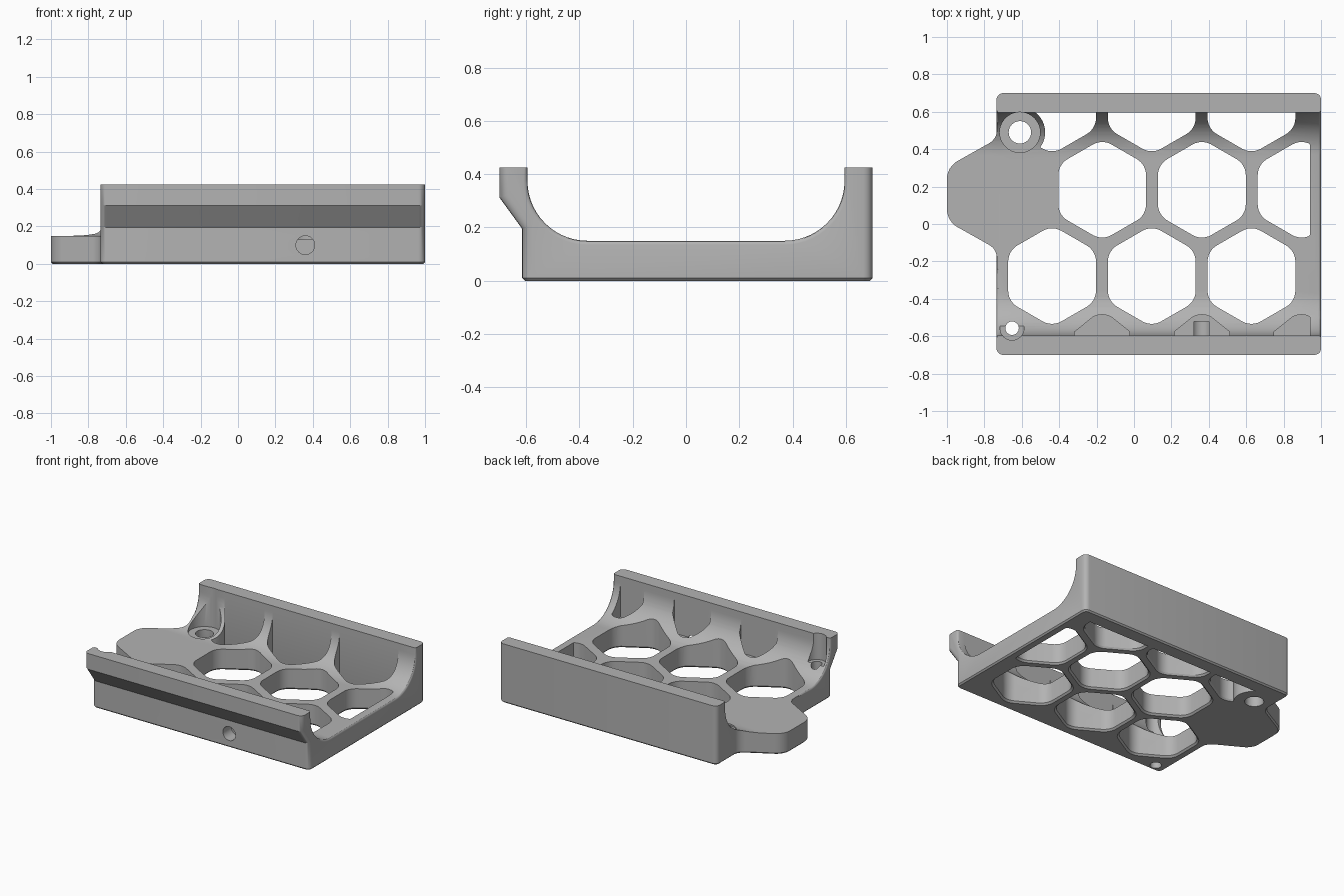
import bpy
import bmesh
import math
from mathutils import Vector

cube = bpy.data.objects.get("Cube")
if cube:
    bpy.data.objects.remove(cube, do_unlink=True)

LEFT, RIGHT = -0.735, 1.0
WALL_IN, WALL_OUT, FRONT = 0.595, 0.7, -0.615
FLOOR, TOP, BEND = 0.15, 0.425, 0.225

plastic = bpy.data.materials.new("grey plastic")
plastic.use_nodes = True
GREY = (0.45, 0.45, 0.45, 1)
plastic.diffuse_color = GREY
plastic.node_tree.nodes["Principled BSDF"].inputs["Base Color"].default_value = GREY


def rounded(corners, steps=6):
    """Round a closed 2D outline given as (x, y, corner radius)."""
    points = [Vector(c[:2]) for c in corners]
    out = []
    for i, p in enumerate(points):
        radius = corners[i][2]
        a = (points[i - 1] - p).normalized()
        b = (points[(i + 1) % len(points)] - p).normalized()
        half = a.angle(b) / 2
        centre = p + (a + b).normalized() * radius / math.sin(half)
        start = p + a * radius / math.tan(half) - centre
        end = p + b * radius / math.tan(half) - centre
        for k in range(steps + 1):
            out.append(centre + start.lerp(end, k / steps).normalized() * radius)
    return out


def loft(name, rings):
    """Closed solid through rings of 3D points."""
    bm = bmesh.new()
    rows = [[bm.verts.new(p) for p in ring] for ring in rings]
    bm.faces.new(rows[0])
    bm.faces.new(rows[-1])
    n = len(rows[0])
    for lo, hi in zip(rows, rows[1:]):
        for i in range(n):
            bm.faces.new((lo[i], lo[(i + 1) % n], hi[(i + 1) % n], hi[i]))
    bmesh.ops.recalc_face_normals(bm, faces=bm.faces)
    mesh = bpy.data.meshes.new(name)
    bm.to_mesh(mesh)
    bm.free()
    mesh.materials.append(plastic)
    obj = bpy.data.objects.new(name, mesh)
    bpy.context.collection.objects.link(obj)
    return obj


def prism(name, outline, z0, z1, flare=False):
    """Upright prism, optionally flared at the underside to cut a chamfer."""
    pts = [p for i, p in enumerate(outline) if (p - outline[i - 1]).length > 1e-4]
    rings = [[(p.x, p.y, z) for p in pts] for z in (z0, z1)]
    if flare:
        mid = sum(pts, Vector((0, 0))) / len(pts)
        wide = [mid + (p - mid) * 1.1 for p in pts]
        rings = [[(p.x, p.y, -0.012) for p in wide],
                 [(p.x, p.y, 0.012) for p in pts], rings[1]]
    return loft(name, rings)


def cylinder(name, x, y, radius, z0, z1, flare=False):
    ring = [Vector((x + radius * math.cos(a), y + radius * math.sin(a)))
            for a in (math.tau * i / 40 for i in range(40))]
    return prism(name, ring, z0, z1, flare)


def combine(target, other, operation):
    """Apply a boolean and discard the helper."""
    mod = target.modifiers.new(operation, 'BOOLEAN')
    mod.operation, mod.object, mod.solver = operation, other, 'EXACT'
    graph = bpy.context.evaluated_depsgraph_get()
    mesh = bpy.data.meshes.new_from_object(target.evaluated_get(graph))
    target.modifiers.clear()
    target.data = mesh
    bpy.data.objects.remove(other, do_unlink=True)


def bevel(obj, rule, size, segments):
    bm = bmesh.new()
    bm.from_mesh(obj.data)
    edges = [e for e in bm.edges if rule(e, *[v.co for v in e.verts])]
    bmesh.ops.bevel(bm, geom=edges, offset=size, segments=segments,
                    profile=0.5, affect='EDGES')
    bm.to_mesh(obj.data)
    bm.free()


# Channel cross-section with curved inner corners and an undercut front lip
bend = [(BEND * math.sin(a), BEND * math.cos(a))
        for a in (math.pi / 2 * i / 14 for i in range(15))]
ic, zc = WALL_IN - BEND, FLOOR + BEND
profile = [(FRONT, 0), (WALL_OUT, 0), (WALL_OUT, TOP), (WALL_IN, TOP)]
profile += [(ic + s, zc - c) for s, c in reversed(bend)]
profile += [(-ic - s, zc - c) for s, c in bend]
profile += [(-WALL_IN, TOP), (-WALL_OUT, TOP), (-WALL_OUT, 0.312), (FRONT, 0.195)]


def channel(name, x0, x1):
    return loft(name, [[(x, y, z) for y, z in profile] for x in (x0, x1)])


def at_end(a, b):
    return abs(a.x - b.x) < 1e-5 and max(a.z, b.z) > 0.01


def outer(e, a, b):
    return at_end(a, b) and (min(a.y, b.y) > WALL_OUT - 0.001
                             or max(a.y, b.y) < FRONT + 0.001 and a.z + b.z < 2 * TOP - 0.001)


def inner(e, a, b):
    return at_end(a, b) and max(abs(a.y), abs(b.y)) < WALL_IN + 0.001 \
        and min(a.z, b.z) > FLOOR - 0.001


def underside(e, a, b):
    return max(a.z, b.z) < 1e-4 and any(f.normal.z > -0.9 for f in e.link_faces)


body = channel("tray_body", LEFT, RIGHT)
bevel(body, outer, 0.035, 5)
bevel(body, inner, 0.015, 3)
bevel(body, underside, 0.01, 1)

# Side tab following the same channel surface
tab_plan = [(-0.6, 0.55, 0.02), (-0.733, 0.55, 0.02), (-0.733, 0.455, 0.08),
            (-1, 0.305, 0.11), (-1, 0.015, 0.11), (-0.733, -0.135, 0.08),
            (-0.733, -0.25, 0.02), (-0.6, -0.25, 0.02)]
tab = prism("side_tab", rounded(tab_plan), 0, 0.4)
bevel(tab, underside, 0.01, 1)
combine(tab, channel("tab_limit", -1.1, -0.3), 'INTERSECT')
combine(body, tab, 'UNION')

# Honeycomb openings: staggered rows clipped at walls and right rim
PITCH, RADIUS = 0.533, 0.271
ROW = PITCH * math.sqrt(3) / 2
BOSS = (-0.61, 0.49)


def hexagon(cx, cy, half=1.0):
    corners = [(cx + RADIUS * math.sin(a), cy + RADIUS * math.cos(a), 0.1)
               for a in (math.tau * i / 6 for i in range(6))]
    return [Vector((min(max(p.x, cx - half), cx + half, 0.94),
                    min(max(p.y, -WALL_IN), WALL_IN)))
            for p in rounded(corners)]


for row, first in ((-1, -0.438), (0, -0.17), (1, -0.438)):
    for i in range(3):
        shape = hexagon(first + i * PITCH, 0.183 + row * ROW)
        cutter = prism("cell_cutter", shape, -0.1, 0.6, True)
        if row == 1 and i == 0:
            combine(cutter, cylinder("boss_keep", *BOSS, 0.135, -0.2, 0.8), 'DIFFERENCE')
        combine(body, cutter, 'DIFFERENCE')

# Blind pockets in the curve of the front wall
for i in range(3):
    shape = hexagon(-0.17 + i * PITCH, 0.183 - 2 * ROW, 0.147)
    combine(body, prism("pocket_cutter", shape, 0.13, 0.6), 'DIFFERENCE')

# Screw holes with counterbores
for x, y, hole, bore, seat in ((*BOSS, 0.06, 0.108, 0.14),
                               (-0.652, -0.557, 0.036, 0.064, 0.235)):
    combine(body, cylinder("bore_cutter", x, y, bore, seat, 0.6), 'DIFFERENCE')
    combine(body, cylinder("hole_cutter", x, y, hole, -0.1, 0.6, True), 'DIFFERENCE')

# Round socket in the front face
socket = [[(0.36 + 0.05 * math.cos(a), y, 0.1 + 0.05 * math.sin(a))
           for a in (math.tau * i / 32 for i in range(32))] for y in (-0.8, -0.52)]
combine(body, loft("socket_cutter", socket), 'DIFFERENCE')

# Smooth curved surfaces, keep edges crisp
bpy.ops.object.select_all(action='DESELECT')
body.select_set(True)
bpy.context.view_layer.objects.active = body
bpy.ops.object.shade_smooth_by_angle(angle=math.radians(30))
